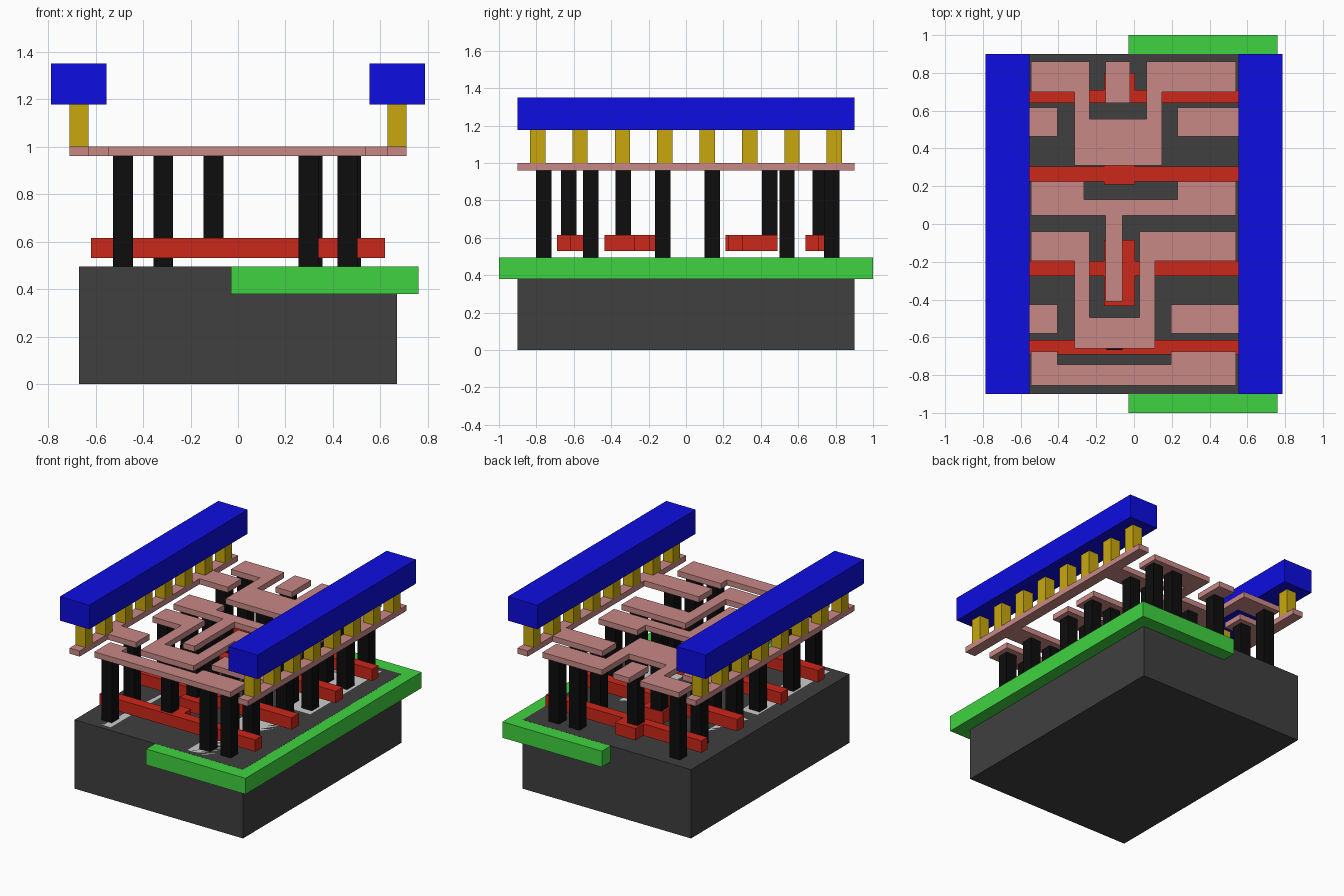
import bpy, bmesh

if "Cube" in bpy.data.objects:
    bpy.data.objects.remove(bpy.data.objects["Cube"])


def material(name, rgb):
    m = bpy.data.materials.new(name)
    m.diffuse_color = (*rgb, 1)
    m.use_nodes = True
    m.node_tree.nodes["Principled BSDF"].inputs["Base Color"].default_value = m.diffuse_color
    return m


DARK = material("dark_grey", (0.05, 0.05, 0.05))
GREEN = material("green", (0.05, 0.65, 0.05))
RED = material("red", (0.6, 0.02, 0.01))
BLACK = material("black", (0.004, 0.004, 0.004))
PINK = material("pink", (0.58, 0.25, 0.24))
GOLD = material("gold", (0.58, 0.39, 0.004))
BLUE = material("blue", (0.004, 0.004, 0.75))


def plate(name, outline, z0, z1, mat=None):
    """Extrude a flat outline from z0 up to z1."""
    bm = bmesh.new()
    base = bm.faces.new([bm.verts.new((x, y, z0)) for x, y in outline])
    top = bmesh.ops.extrude_face_region(bm, geom=[base])["geom"]
    bmesh.ops.translate(bm, vec=(0, 0, z1 - z0),
                        verts=[v for v in top if isinstance(v, bmesh.types.BMVert)])
    bmesh.ops.recalc_face_normals(bm, faces=bm.faces)
    mesh = bpy.data.meshes.new(name)
    bm.to_mesh(mesh)
    bm.free()
    if mat:
        mesh.materials.append(mat)
    obj = bpy.data.objects.new(name, mesh)
    bpy.context.collection.objects.link(obj)


def box(name, x0, x1, y0, y1, z0, z1, mat=None):
    plate(name, [(x0, y0), (x1, y0), (x1, y1), (x0, y1)], z0, z1, mat)


SURF, POLY0, POLY1, M0, M1 = 0.495, 0.53, 0.615, 0.96, 1.0

# Base block and the well let into its right half
box("substrate", -0.67, 0.67, -0.9, 0.9, 0, SURF, DARK)
box("well", -0.03, 0.76, -1, 1, 0.38, SURF - 0.0005, GREEN)

# Doped areas flush with the surface
for n, (x0, x1, y0, y1) in enumerate([
        (-0.54, -0.41, -0.86, -0.04), (0.2, 0.54, -0.86, -0.04),
        (-0.54, -0.41, 0.05, 0.86), (0.23, 0.54, 0.05, 0.86)]):
    box(f"doped_area_{n}", x0, x1, y0, y1, 0.42, SURF)

# Gate bars, each with a wider contact pad
E, P0, P1 = 0.62, -0.16, 0.005
for n, (y0, y1, p0, p1) in enumerate([
        (-0.69, -0.615, -0.69, -0.54), (-0.275, -0.195, -0.435, -0.085),
        (0.225, 0.305, 0.21, 0.49), (0.64, 0.71, 0.64, 0.80)]):
    pts = [(-E, y0), (P0, y0), (P0, p0), (P1, p0), (P1, y0), (E, y0),
           (E, y1), (P1, y1), (P1, p1), (P0, p1), (P0, y1), (-E, y1)]
    if p0 == y0:
        pts = [pts[0]] + pts[5:]
    plate(f"gate_bar_{n}", pts, POLY0, POLY1, RED)

# Contact posts: onto the surface, and onto the gate pads
posts = [(-0.315, 0.14, SURF)]
for ys, xs in [((-0.76, -0.51, -0.125), (-0.485, 0.297, 0.462)),
               ((0.14, 0.54, 0.78), (-0.485, 0.315, 0.477))]:
    posts += [(x, y, SURF) for x in xs for y in ys]
posts += [(-0.103, y, POLY1) for y in (-0.627, -0.335, 0.447, 0.717)]
for n, (x, y, z) in enumerate(posts):
    box(f"contact_post_{n}", x - 0.042, x + 0.042, y - 0.041, y + 0.041, z, M0, BLACK)


# Lower wiring layer
def u_wire(name, xi0, xi1, xo1, low, mid, arm, top):
    plate(name, [(-0.545, top), (-0.545, arm), (-0.315, arm), (-0.315, low),
                 (xo1, low), (xo1, arm), (0.54, arm), (0.54, top),
                 (xi1, top), (xi1, mid), (xi0, mid), (xi0, top)], M0, M1, PINK)


u_wire("back_u_wire", -0.235, 0.065, 0.148, 0.31, 0.555, 0.70, 0.86)
u_wire("front_u_wire", -0.235, 0.03, 0.11, -0.66, -0.495, -0.195, -0.04)
plate("middle_wire", [(-0.545, 0.045), (-0.15, 0.045), (-0.15, -0.41), (-0.06, -0.41),
                      (-0.06, 0.045), (0.54, 0.045), (0.54, 0.225), (0.23, 0.225),
                      (0.23, 0.13), (-0.265, 0.13), (-0.265, 0.225), (-0.545, 0.225)],
      M0, M1, PINK)
plate("front_wire", [(-0.545, -0.855), (0.54, -0.855), (0.54, -0.675), (0.195, -0.675),
                     (0.195, -0.745), (-0.405, -0.745), (-0.405, -0.675), (-0.545, -0.675)],
      M0, M1, PINK)
box("input_tab", -0.15, -0.02, 0.64, 0.86, M0, M1, PINK)

# Supply rails with their inward stubs
for side, s, ends in (("left", -1, (0.405, 0.405)), ("right", 1, (0.195, 0.23))):
    a, b = ends
    pts = [(0.71, -0.9), (0.71, 0.9), (0.63, 0.9), (0.63, 0.618), (b, 0.618), (b, 0.462),
           (0.63, 0.462), (0.63, -0.425), (a, -0.425), (a, -0.58), (0.63, -0.58), (0.63, -0.9)]
    plate(f"{side}_rail", [(s * x, y) for x, y in pts], M0, M1, PINK)
    # Row of vias and the thick top beam
    for i in range(8):
        y = -0.793 + i * 0.2266
        x0, x1 = sorted((s * 0.63, s * 0.71))
        box(f"{side}_via_{i}", x0, x1, y - 0.041, y + 0.041, M1, 1.177, GOLD)
    x0, x1 = sorted((s * 0.553, s * 0.787))
    box(f"{side}_top_beam", x0, x1, -0.9, 0.9, 1.177, 1.35, BLUE)
